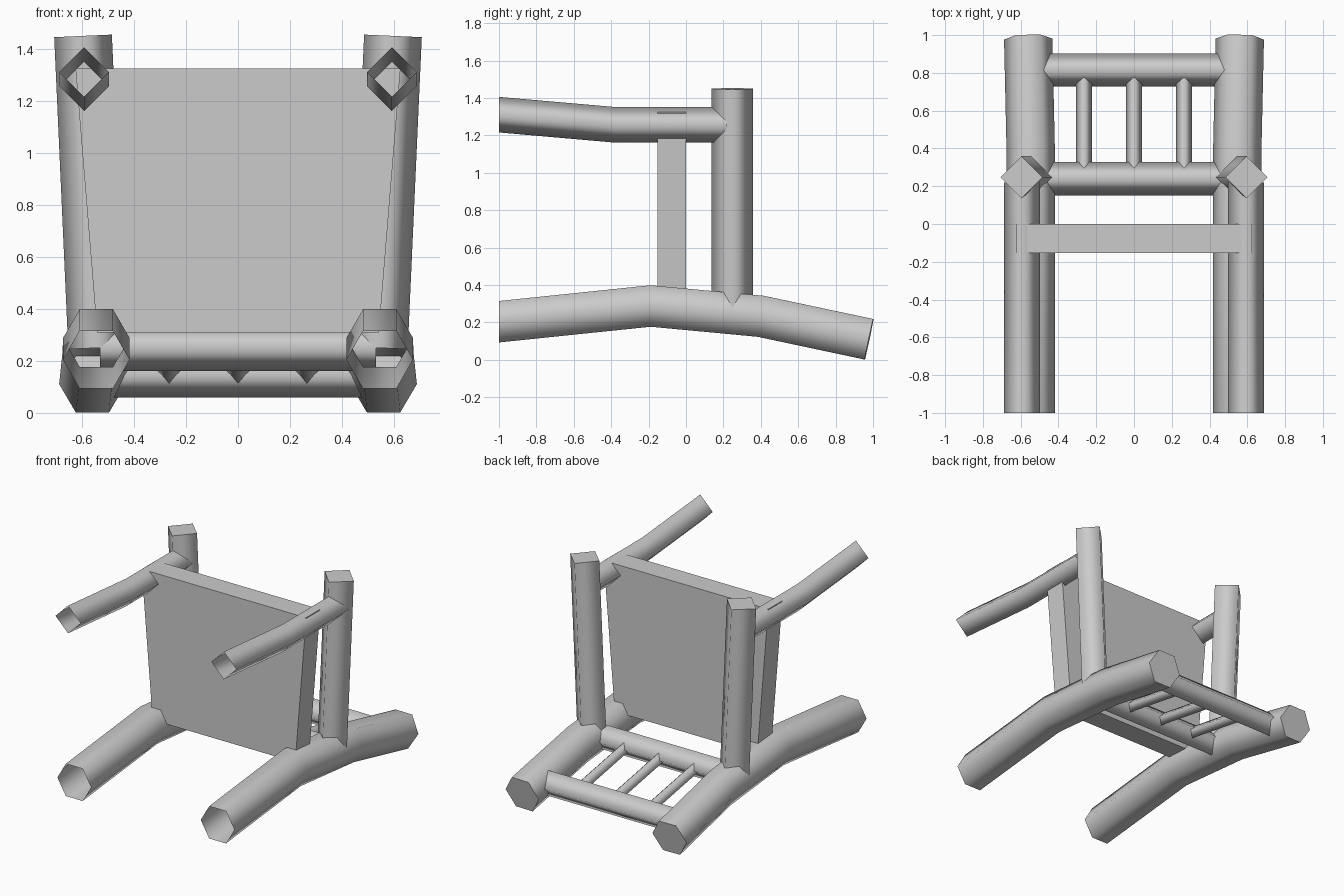
import bpy, bmesh, math
from mathutils import Vector

cube = bpy.data.objects.get("Cube")
if cube:
    bpy.data.objects.remove(cube, do_unlink=True)

gray = bpy.data.materials.new("plain gray")
gray.use_nodes = True
COLOR = (0.6, 0.6, 0.6, 1)
gray.diffuse_color = COLOR
gray.node_tree.nodes["Principled BSDF"].inputs["Base Color"].default_value = COLOR


def finish(name, bm):
    mesh = bpy.data.meshes.new(name)
    bm.to_mesh(mesh)
    bm.free()
    mesh.materials.append(gray)
    obj = bpy.data.objects.new(name, mesh)
    bpy.context.collection.objects.link(obj)
    return obj


def pole(name, path, radius, sides, across, start_normal=None, open_start=False):
    """Sweep a regular polygon, one corner pointing along 'across', down a path."""
    pts = [Vector(p) for p in path]
    dirs = [(b - a).normalized() for a, b in zip(pts, pts[1:])]
    normals = [(a + b).normalized() for a, b in zip([dirs[0]] + dirs, dirs + [dirs[-1]])]
    if start_normal:
        normals[0] = Vector(start_normal)
    bm = bmesh.new()
    rings = []
    for p, n in zip(pts, normals):
        u = Vector(across)
        u = (u - n * u.dot(n)).normalized()
        v = n.cross(u)
        angles = [math.tau * i / sides for i in range(sides)]
        rings.append([bm.verts.new(p + radius * (u * math.cos(a) + v * math.sin(a)))
                      for a in angles])
    for a, b in zip(rings, rings[1:]):
        for i in range(sides):
            j = (i + 1) % sides
            bm.faces.new((a[i], a[j], b[j], b[i])).smooth = True
    # flat caps with sharp rims
    caps = [bm.faces.new(rings[-1])]
    if not open_start:
        caps.append(bm.faces.new(rings[0][::-1]))
    for cap in caps:
        for e in cap.edges:
            e.smooth = False
    return finish(name, bm)


X, Y = (1, 0, 0), (0, 1, 0)

for side, s in (("left", 1), ("right", -1)):
    # bent back leg and upright in one six-sided pole
    pole(side + "_leg_rail",
         [(s * 0.545, -1, 0.204), (s * 0.545, -0.19, 0.288),
          (s * 0.547, 0.4, 0.233), (s * 0.56, 0.979, 0.11)],
         0.128, 6, X, Y, True)
    # four-sided leg
    pole(side + "_post", [(s * 0.542, 0.248, 0.25), (s * 0.596, 0.248, 1.45)],
         0.111, 4, X)
    # bent armrest
    pole(side + "_armrest",
         [(s * 0.592, -1, 1.311), (s * 0.592, -0.37, 1.256), (s * 0.592, 0.22, 1.256)],
         0.095, 4, X, Y, True)

# cross bars between the rails
bars = {"lower_bar": (0.24, 0.25), "upper_bar": (0.815, 0.147)}
for name, (y, z) in bars.items():
    pole(name, [(-0.53, y, z), (0.53, y, z)], 0.088, 4, Y)

# spindles between the bars
for i, x in enumerate((-0.265, 0, 0.265)):
    pole(f"spindle_{i + 1}", [(x, *bars["lower_bar"]), (x, *bars["upper_bar"])],
         0.043, 4, X)

# tapered seat panel
bm = bmesh.new()
outline = [(-0.542, 0.31), (0.542, 0.31), (0.625, 1.325), (-0.625, 1.325)]
front = bm.faces.new([bm.verts.new((x, -0.153, z)) for x, z in outline])
back = bmesh.ops.extrude_face_region(bm, geom=[front])["geom"]
bmesh.ops.translate(bm, vec=(0, 0.153, 0),
                    verts=[g for g in back if isinstance(g, bmesh.types.BMVert)])
bmesh.ops.recalc_face_normals(bm, faces=bm.faces)
finish("seat_panel", bm)
